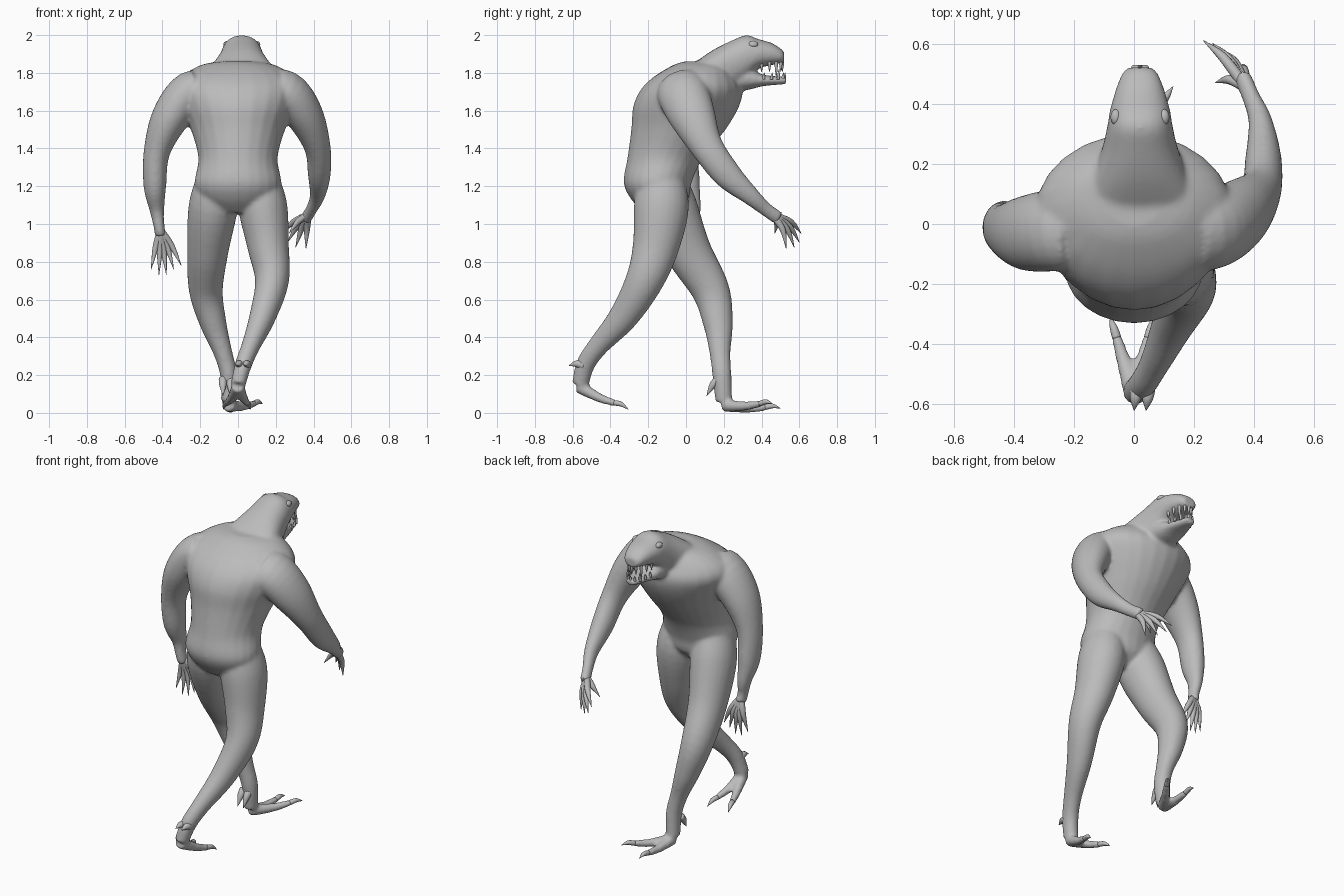
import bpy, bmesh, math
from mathutils import Vector

cube = bpy.data.objects.get("Cube")
if cube:
    bpy.data.objects.remove(cube, do_unlink=True)

skin = bpy.data.materials.new("grey_skin")
skin.use_nodes = True
skin.diffuse_color = (0.5, 0.5, 0.5, 1)
skin.node_tree.nodes["Principled BSDF"].inputs["Base Color"].default_value = skin.diffuse_color


def spline(a, b, c, d, t):
    """Smooth curve from b to c."""
    tangent_in, tangent_out = (c - a) / 2, (d - b) / 2
    ease = t * t * (3 - 2 * t)
    return b.lerp(c, ease) + tangent_in * t * (1 - t) ** 2 - tangent_out * t * t * (1 - t)


def loft(bm, rings, normal=None, steps=5, sides=24, power=1):
    """Smooth tube through rings of (x, y, z, half width, half depth); power < 1 squares it."""
    rows = [Vector(ring) for ring in rings]
    ends = [rows[0]] + rows + [rows[-1]]
    path = []
    for i in range(len(rows) - 1):
        path += [spline(*ends[i:i + 4], k / steps) for k in range(steps)]
    path.append(rows[-1])
    loops = []
    for i, p in enumerate(path):
        ahead, behind = path[min(i + 1, len(path) - 1)], path[max(i - 1, 0)]
        along = Vector(normal or (ahead - behind)[:3]).normalized()
        across = Vector((1, 0, 0))
        across = (across - along * across.dot(along)).normalized()
        up = along.cross(across)
        loop = []
        for k in range(sides):
            angle = math.tau * k / sides
            c, s = (math.copysign(abs(w) ** power, w) for w in (math.cos(angle), math.sin(angle)))
            loop.append(bm.verts.new(Vector(p[:3]) + across * c * p[3] + up * s * p[4]))
        loops.append(loop)
    for low, high in zip(loops, loops[1:]):
        for k in range(sides):
            n = (k + 1) % sides
            bm.faces.new((low[k], low[n], high[n], high[k]))
    bm.faces.new(loops[0][::-1])
    bm.faces.new(loops[-1])


def limb(bm, points, widths, depth=1, **options):
    """Round tube through points, each with its own half width."""
    loft(bm, [(*p, w, w * depth) for p, w in zip(points, widths)], **options)


def spike(bm, base, tip, radius, bend=(0, 0, 0)):
    """Tapered claw, finger or tooth."""
    base, tip = Vector(base), Vector(tip)
    middle = base.lerp(tip, 0.5) + Vector(bend)
    limb(bm, (base, middle, tip), (radius, radius * 0.85, 0.001), steps=4, sides=10)


def finish(bm, name):
    bmesh.ops.recalc_face_normals(bm, faces=bm.faces)
    for face in bm.faces:
        face.smooth = True
    mesh = bpy.data.meshes.new(name)
    bm.to_mesh(mesh)
    bm.free()
    mesh.materials.append(skin)
    ob = bpy.data.objects.new(name, mesh)
    bpy.context.collection.objects.link(ob)
    return ob


body = bmesh.new()
head_x = .02

# Torso, from pelvis to shoulders: y, z, half width, half depth
torso = [(-.14, 1.06, .11, .08), (-.14, 1.13, .2, .15), (-.15, 1.22, .23, .18), (-.11, 1.35, .21, .2),
         (-.04, 1.5, .25, .25), (0, 1.62, .3, .28), (.03, 1.71, .33, .27), (.05, 1.78, .3, .22),
         (.08, 1.84, .2, .15), (.09, 1.86, .1, .1)]
loft(body, [(0, *ring) for ring in torso], normal=(0, 0, 1))

# Neck with upper head, then lower jaw
head = [(.04, 1.72, .23, .13), (.14, 1.78, .17, .14), (.24, 1.83, .13, .14), (.32, 1.88, .11, .12),
        (.38, 1.9, .1, .08), (.45, 1.9, .08, .06), (.5, 1.89, .06, .04), (.52, 1.88, .04, .03)]
jaw = [(.24, 1.77, .1, .07), (.33, 1.77, .09, .06), (.41, 1.76, .07, .03), (.53, 1.76, .03, .02)]
for rings in (head, jaw):
    loft(body, [(head_x, *ring) for ring in rings], normal=(0, 1, 0), power=.9)

# Left arm reaching forward, right arm hanging
left_arm = [(.35, .03, 1.58), (.42, .11, 1.41), (.43, .22, 1.26), (.42, .34, 1.15),
            (.39, .42, 1.08), (.36, .49, 1.03)]
right_arm = [(-.36, -.03, 1.56), (-.43, -.02, 1.38), (-.44, 0, 1.2), (-.43, .03, 1.08),
             (-.42, .03, 1), (-.41, .04, .94)]
for side, arm in ((1, left_arm), (-1, right_arm)):
    shoulder = [(side * .12, -.02, 1.7), (side * .25, -.02, 1.7)]
    limb(body, shoulder + arm, (.1, .11, .1, .07, .06, .04, .03, .03), depth=1.25)

# Left leg trailing behind, right leg striding forward
left_leg = [(.1, -.14, 1.28), (.13, -.13, 1.1), (.16, -.16, .88), (.18, -.22, .7),
            (.13, -.33, .51), (.07, -.46, .36), (.03, -.53, .26), (0, -.56, .15)]
right_leg = [(-.1, -.13, 1.28), (-.13, -.09, 1.1), (-.16, .01, .86), (-.17, .13, .65),
             (-.13, .17, .47), (-.08, .18, .32), (-.05, .19, .2), (-.05, .2, .06)]
for leg in (left_leg, right_leg):
    limb(body, leg, (.1, .13, .11, .09, .07, .05, .045, .04), depth=1.12)

# Two-toed feet: heel, toe tips, ankle and spur tip
feet = [((0, -.57, .14), ((-.06, -.37, .05), (.05, -.37, .05)), (.03, -.54, .25), (.02, -.62, .25)),
        ((-.05, .2, .04), ((-.03, .43, .03), (.09, .4, .05)), (-.06, .17, .18), (-.06, .11, .09))]
claws = bmesh.new()
claw_lift = Vector((0, 0, .01))
for heel, toes, ankle, spur in feet:
    for tip in map(Vector, toes):
        middle = Vector(heel).lerp(tip, .55) - claw_lift
        limb(body, (heel, middle, tip), (.034, .025, .018))
        ahead = (tip - middle).normalized()
        spike(claws, tip - ahead * .01, tip + ahead * .07 - claw_lift, .015, claw_lift)
    for x in (-.02, .02):
        shift = Vector((x, 0, 0))
        spike(claws, shift + Vector(ankle), shift + Vector(spur), .022, claw_lift)
finish(claws, "claws")

# Fuse the limbs into one skin
ob = finish(body, "body")
fuse = ob.modifiers.new("fuse", 'REMESH')
fuse.mode = 'VOXEL'
fuse.voxel_size = .01
fuse.use_smooth_shade = True
soften = ob.modifiers.new("soften", 'SMOOTH')
soften.factor = .5
soften.iterations = 10

# Fingers fanned between first and last tip, with a thumb: palm, first, last, thumb
hands = {"left_fingers": ((.37, .46, 1.05), (.23, .61, .95), (.36, .53, .87), (.27, .47, .95)),
         "right_fingers": ((-.41, .04, .97), (-.46, .04, .76), (-.34, .05, .76), (-.3, .05, .78))}
for name, points in hands.items():
    palm, first, last, thumb = map(Vector, points)
    reach = (first.lerp(last, .5) - palm).normalized()
    tips = [first.lerp(last, i / 3) + reach * .035 * math.sin(math.pi * i / 3) for i in range(4)]
    bm = bmesh.new()
    for tip in tips + [thumb]:
        spike(bm, palm.lerp(tip, .06), tip, .019, (0, .015, .015))
    finish(bm, name)

# Teeth along both jaws, with one long fang on each side
teeth = bmesh.new()
for i in range(9):
    angle = math.pi * i / 8
    length = .075 if i in (2, 6) else .045
    x, y = head_x + .06 * math.cos(angle), .4 + .11 * math.sin(angle)
    spike(teeth, (x, y, 1.865), (x, y, 1.85 - length), .009)
    spike(teeth, (x, y + .01, 1.765), (x, y + .015, 1.775 + length * .6), .008)
finish(teeth, "teeth")

# Eyes
for side, name in ((1, "left_eye"), (-1, "right_eye")):
    bm = bmesh.new()
    bmesh.ops.create_uvsphere(bm, u_segments=16, v_segments=10, radius=.018)
    bmesh.ops.scale(bm, vec=(1, 1.5, 1), verts=bm.verts)
    bmesh.ops.translate(bm, vec=(head_x + side * .08, .355, 1.95), verts=bm.verts)
    finish(bm, name)
